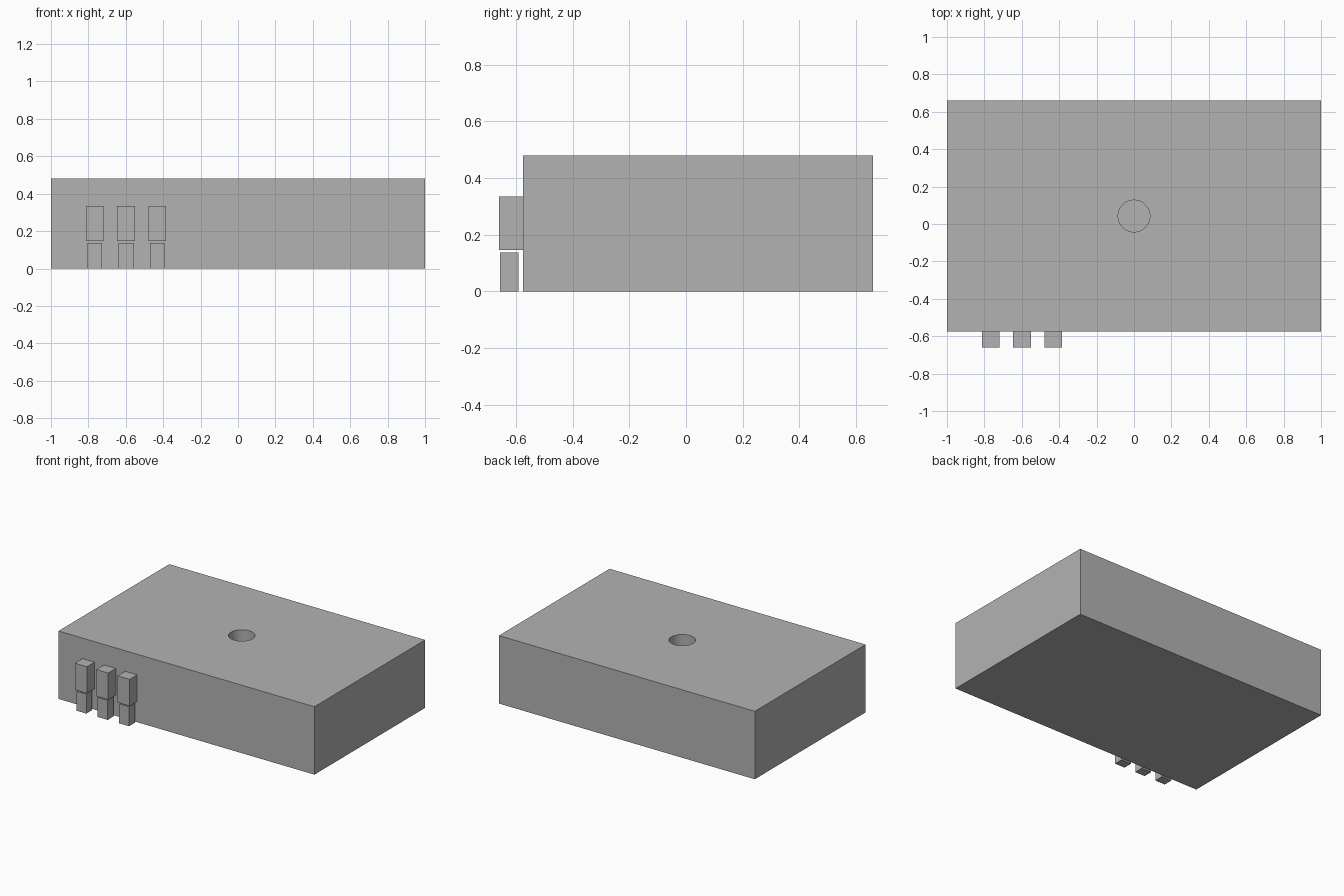
import bpy
from mathutils import Vector

cube = bpy.data.objects.get("Cube")
if cube:
    bpy.data.objects.remove(cube, do_unlink=True)

# Single plain grey
grey = bpy.data.materials.new("plain_grey")
grey.use_nodes = True
colour = (0.45, 0.45, 0.45, 1)
grey.diffuse_color = colour
grey.node_tree.nodes["Principled BSDF"].inputs["Base Color"].default_value = colour


def box(name, low, high):
    """Axis-aligned box between two corners."""
    low, high = Vector(low), Vector(high)
    bpy.ops.mesh.primitive_cube_add(size=1, location=(low + high) / 2)
    ob = bpy.context.object
    ob.name = name
    ob.scale = high - low
    bpy.ops.object.transform_apply(location=False, rotation=False, scale=True)
    ob.data.materials.append(grey)
    return ob


# Main body
FRONT, BACK, HEIGHT = -0.575, 0.66, 0.48
body = box("body", (-1, FRONT, 0), (1, BACK, HEIGHT))

# Round blind hole in the middle of the top
HOLE_DEPTH = 0.3
bpy.ops.mesh.primitive_cylinder_add(
    vertices=64, radius=0.085, depth=2 * HOLE_DEPTH,
    location=(0, (FRONT + BACK) / 2, HEIGHT))
cutter = bpy.context.object
cutter.name = "hole_cutter"
cutter.data.materials.append(grey)
cutter.hide_render = True
cutter.hide_set(True)
hole = body.modifiers.new("top_hole", "BOOLEAN")
hole.operation = "DIFFERENCE"
hole.solver = "EXACT"
hole.object = cutter
bpy.context.view_layer.objects.active = body
body.select_set(True)
bpy.ops.object.modifier_apply(modifier=hole.name)
bpy.data.objects.remove(cutter, do_unlink=True)
bpy.ops.object.shade_smooth_by_angle()

# Row of three connectors on the front: a housing above a separate plug
for i in range(3):
    x = -0.766 + i * 0.167
    box(f"connector_housing_{i + 1}", (x - 0.047, -0.66, 0.147), (x + 0.047, FRONT, 0.335))
    box(f"connector_plug_{i + 1}", (x - 0.039, -0.655, 0), (x + 0.039, -0.59, 0.137))
